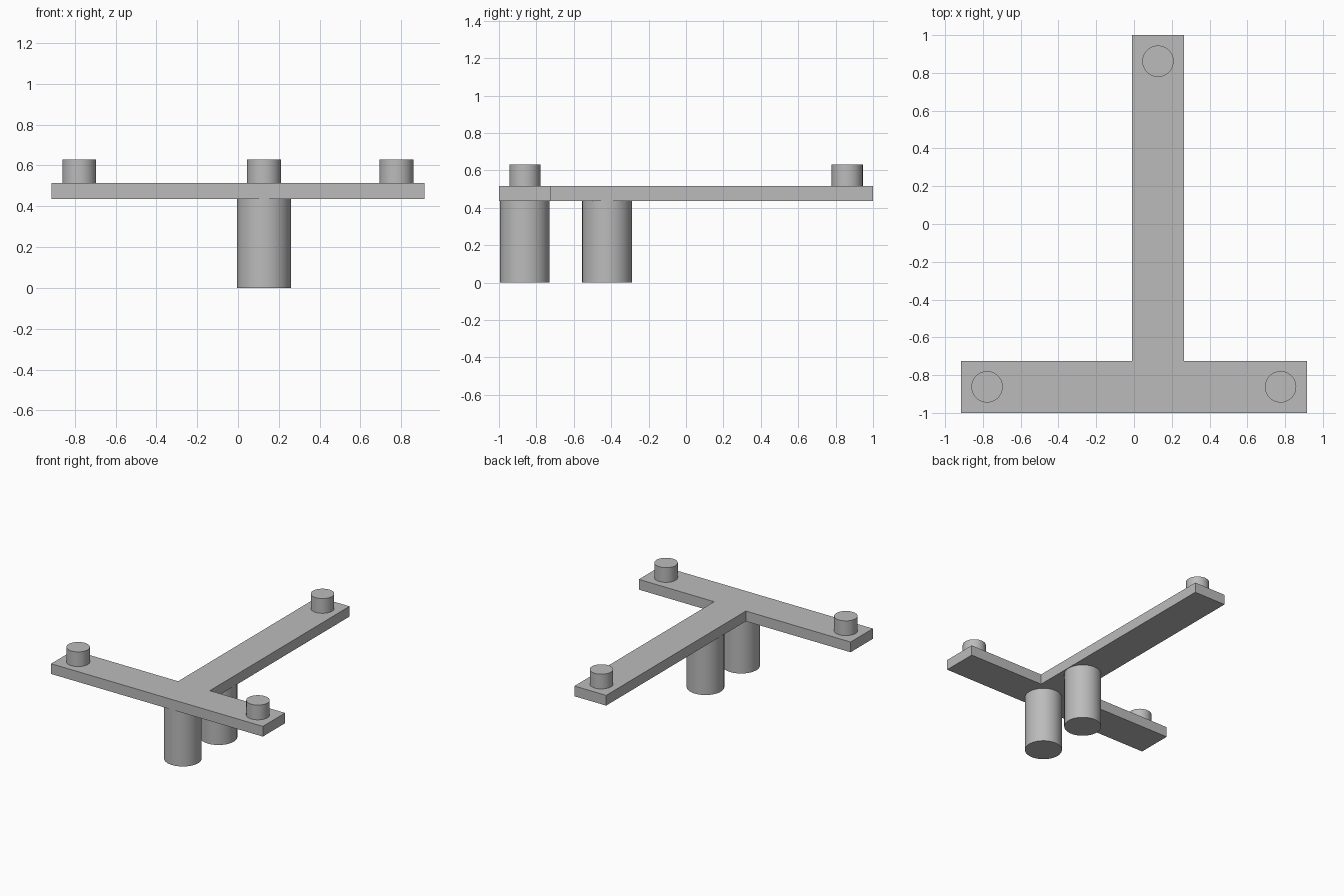
import bpy
import bmesh
import math

cube = bpy.data.objects.get("Cube")
if cube:
    bpy.data.objects.remove(cube, do_unlink=True)

grey = bpy.data.materials.new("plain_grey")
grey.use_nodes = True
colour = (0.5, 0.5, 0.5, 1)
grey.diffuse_color = colour
grey.node_tree.nodes["Principled BSDF"].inputs["Base Color"].default_value = colour

STEM_X = 0.127
BAR_Y = -0.862
HALF_WIDTH = 0.137
PLATE_BOTTOM, PLATE_TOP = 0.435, 0.515


def cylinder(name, x, y, radius, bottom, top):
    bpy.ops.mesh.primitive_cylinder_add(
        vertices=64, radius=radius, depth=top - bottom,
        location=(x, y, (bottom + top) / 2))
    obj = bpy.context.object
    obj.name = name
    obj.data.materials.append(grey)
    bpy.ops.object.shade_smooth_by_angle(angle=math.radians(30))


# T-shaped plate, extruded from its outline
left, right = STEM_X - HALF_WIDTH, STEM_X + HALF_WIDTH
inner = BAR_Y + HALF_WIDTH
outline = [(-0.915, -1), (0.915, -1), (0.915, inner), (right, inner),
           (right, 1), (left, 1), (left, inner), (-0.915, inner)]
bm = bmesh.new()
face = bm.faces.new([bm.verts.new((x, y, PLATE_BOTTOM)) for x, y in outline])
extruded = bmesh.ops.extrude_face_region(bm, geom=[face], use_keep_orig=True)
raised = [v for v in extruded["geom"] if isinstance(v, bmesh.types.BMVert)]
bmesh.ops.translate(bm, verts=raised, vec=(0, 0, PLATE_TOP - PLATE_BOTTOM))
bmesh.ops.recalc_face_normals(bm, faces=bm.faces)
mesh = bpy.data.meshes.new("t_plate")
bm.to_mesh(mesh)
bm.free()
mesh.materials.append(grey)
bpy.context.collection.objects.link(bpy.data.objects.new("t_plate", mesh))

# Thick posts below the plate
for name, y in (("front_post", BAR_Y), ("rear_post", -0.422)):
    cylinder(name, STEM_X, y, 0.133, 0, PLATE_BOTTOM)

# Small pegs at the three ends
for name, x, y in (("left_peg", 0.776, BAR_Y), ("right_peg", -0.778, BAR_Y),
                   ("rear_peg", STEM_X, 0.862)):
    cylinder(name, x, y, 0.083, PLATE_TOP, 0.63)
